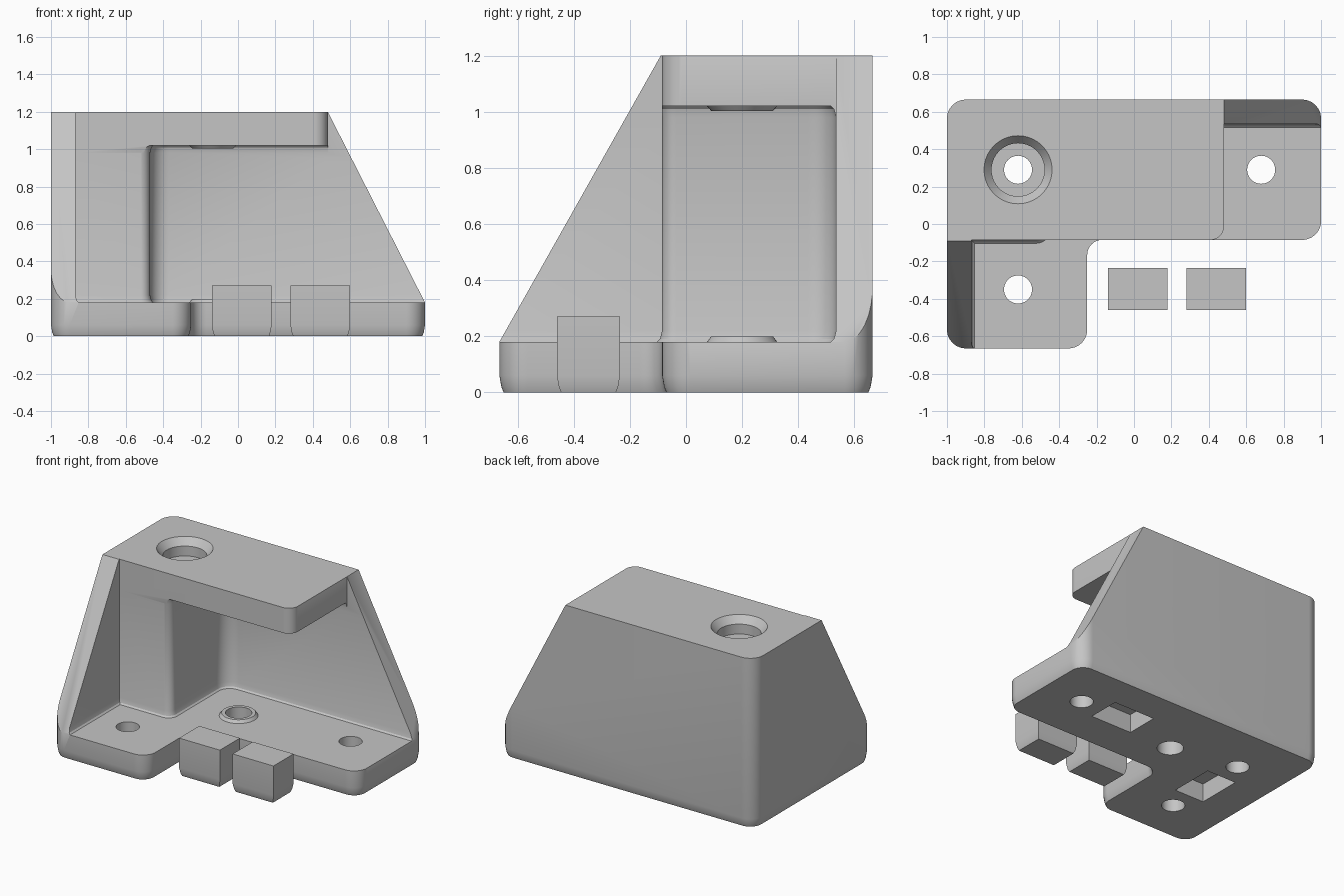
import bpy, bmesh, math
from mathutils import Vector

if "Cube" in bpy.data.objects:
    bpy.data.objects.remove(bpy.data.objects["Cube"])

grey = bpy.data.materials.new("light grey plastic")
grey.use_nodes = True
grey.diffuse_color = (0.56, 0.56, 0.56, 1)
grey.node_tree.nodes["Principled BSDF"].inputs["Base Color"].default_value = grey.diffuse_color

TOP, FLOOR, CEILING, FRONT = 1.2, 0.18, 1.02, -0.085


def outline(corners, steps=8):
    """Counter-clockwise polygon; a third value on a corner is its radius."""
    pts = []
    for i, c in enumerate(corners):
        p = Vector(c[:2])
        if len(c) < 3:
            pts.append(p)
            continue
        r = c[2]
        u = (Vector(corners[i - 1][:2]) - p).normalized()
        v = (Vector(corners[(i + 1) % len(corners)][:2]) - p).normalized()
        half = u.angle(v) / 2
        centre = p + (u + v).normalized() * r / math.sin(half)
        start = p + u * r / math.tan(half) - centre
        end = p + v * r / math.tan(half) - centre
        pts += [centre + start.lerp(end, k / steps).normalized() * r for k in range(steps + 1)]
    return pts


def circle(x, y, r, n=40):
    return [Vector((x + r * math.cos(2 * math.pi * k / n), y + r * math.sin(2 * math.pi * k / n)))
            for k in range(n)]


def box(x0, x1, y0, y1):
    return outline([(x0, y0), (x1, y0), (x1, y1), (x0, y1)])


def inset(pts, d):
    out = []
    for i, p in enumerate(pts):
        a = (p - pts[i - 1]).normalized()
        b = (pts[(i + 1) % len(pts)] - p).normalized()
        na, nb = Vector((-a.y, a.x)), Vector((-b.y, b.x))
        out.append(p + (na + nb) * d / (1 + na.dot(nb)))
    return out


def prism(name, pts, layers):
    """Loft the outline through (height, inset) layers."""
    bm = bmesh.new()
    rings = [[bm.verts.new((p.x, p.y, z)) for p in inset(pts, d)] for z, d in layers]
    bm.faces.new(rings[0][::-1])
    bm.faces.new(rings[-1])
    n = len(pts)
    for lo, hi in zip(rings, rings[1:]):
        for i in range(n):
            j = (i + 1) % n
            bm.faces.new((lo[i], lo[j], hi[j], hi[i]))
    bmesh.ops.recalc_face_normals(bm, faces=bm.faces)
    mesh = bpy.data.meshes.new(name)
    bm.to_mesh(mesh)
    bm.free()
    mesh.materials.append(grey)
    obj = bpy.data.objects.new(name, mesh)
    bpy.context.collection.objects.link(obj)
    return obj


def activate(obj):
    bpy.ops.object.select_all(action='DESELECT')
    obj.select_set(True)
    bpy.context.view_layer.objects.active = obj


def combine(target, tool, operation='DIFFERENCE'):
    tool.hide_render = True
    activate(target)
    mod = target.modifiers.new("combine", 'BOOLEAN')
    mod.operation, mod.object, mod.solver = operation, tool, 'EXACT'
    bpy.ops.object.modifier_apply(modifier=mod.name)
    bpy.data.objects.remove(tool)


def slice_off(obj, point, normal):
    bm = bmesh.new()
    bm.from_mesh(obj.data)
    cut = bmesh.ops.bisect_plane(bm, geom=bm.verts[:] + bm.edges[:] + bm.faces[:], dist=1e-5,
                                 plane_co=point, plane_no=normal, clear_outer=True)
    edges = [e for e in cut["geom_cut"] if isinstance(e, bmesh.types.BMEdge)]
    bmesh.ops.edgeloop_fill(bm, edges=edges)
    bmesh.ops.recalc_face_normals(bm, faces=bm.faces)
    bm.to_mesh(obj.data)
    bm.free()


# Solid L-shaped body with a slightly tapered foot
body = prism("bracket_body", outline([
    (-1, -0.665, 0.1), (-0.25, -0.665, 0.1), (-0.25, FRONT, 0.08),
    (1, FRONT, 0.1), (1, 0.665, 0.1), (-1, 0.665, 0.1)]),
    [(0, 0.015), (0.02, 0.007), (0.06, 0), (TOP, 0)])

# Sloping ends
run, rise = 0.52, TOP - FLOOR
slice_off(body, (1, 0, FLOOR), (rise, 0, run))
slice_off(body, (0, -0.665, FLOOR), (0, -rise, 0.575))

# Open space between base, walls and top plate, with small fillets
combine(body, prism("cavity_cutter", outline([
    (-0.87, -1), (1.3, -1), (1.3, 0.535), (-0.47, 0.535, 0.1),
    (-0.47, FRONT, 0.05), (-0.87, FRONT)]),
    [(FLOOR, 0.018), (0.19, 0.008), (0.22, 0), (0.98, 0), (1.01, 0.008), (CEILING, 0.018)]))

# Space around the top plate
combine(body, prism("top_cutter", outline([
    (-0.87, -1), (1.3, -1), (1.3, 0.535), (0.48, 0.535),
    (0.48, FRONT, 0.07), (-0.87, FRONT)]), [(0.95, 0), (1.4, 0)]))

# Facing pivot bosses
PX, PY = -0.135, 0.2
ring = circle(PX, PY, 0.125)
combine(body, prism("lower_boss", ring, [(0.15, 0), (FLOOR, 0), (0.2, 0.015)]), 'UNION')
combine(body, prism("upper_boss", ring, [(1.003, 0.015), (CEILING, 0), (1.05, 0)]), 'UNION')

# Pivot and screw holes: x, y, radius, bottom, top
for x, y, r, z0, z1 in [(PX, PY, 0.085, -0.1, 0.4), (PX, PY, 0.085, 0.9, 1.12),
                        (-0.62, 0.29, 0.075, -0.1, 1.4), (-0.62, -0.35, 0.075, -0.1, 0.4),
                        (0.68, 0.29, 0.075, -0.1, 0.4)]:
    combine(body, prism("hole_cutter", circle(x, y, r), [(z0, 0), (z1, 0)]))

# Counterbore with a chamfered rim
combine(body, prism("counterbore_cutter", circle(-0.62, 0.29, 0.182),
                    [(1.08, 0.04), (1.15, 0.04), (TOP, 0), (1.3, 0)]))

# Plug pockets underneath
for rect in [(0.19, 0.51, 0.19, 0.42), (-0.735, -0.505, -0.19, 0.13)]:
    combine(body, prism("pocket_cutter", box(*rect), [(-0.1, 0), (0.13, 0)]))

# Loose plugs
plugs = [prism(name, box(x, x + 0.32, -0.46, -0.235),
               [(0, 0.015), (0.02, 0.007), (0.06, 0), (0.27, 0)])
         for name, x in [("plug_inner", -0.14), ("plug_outer", 0.28)]]

for obj in [body] + plugs:
    activate(obj)
    bpy.ops.object.shade_smooth_by_angle(angle=math.radians(30))
